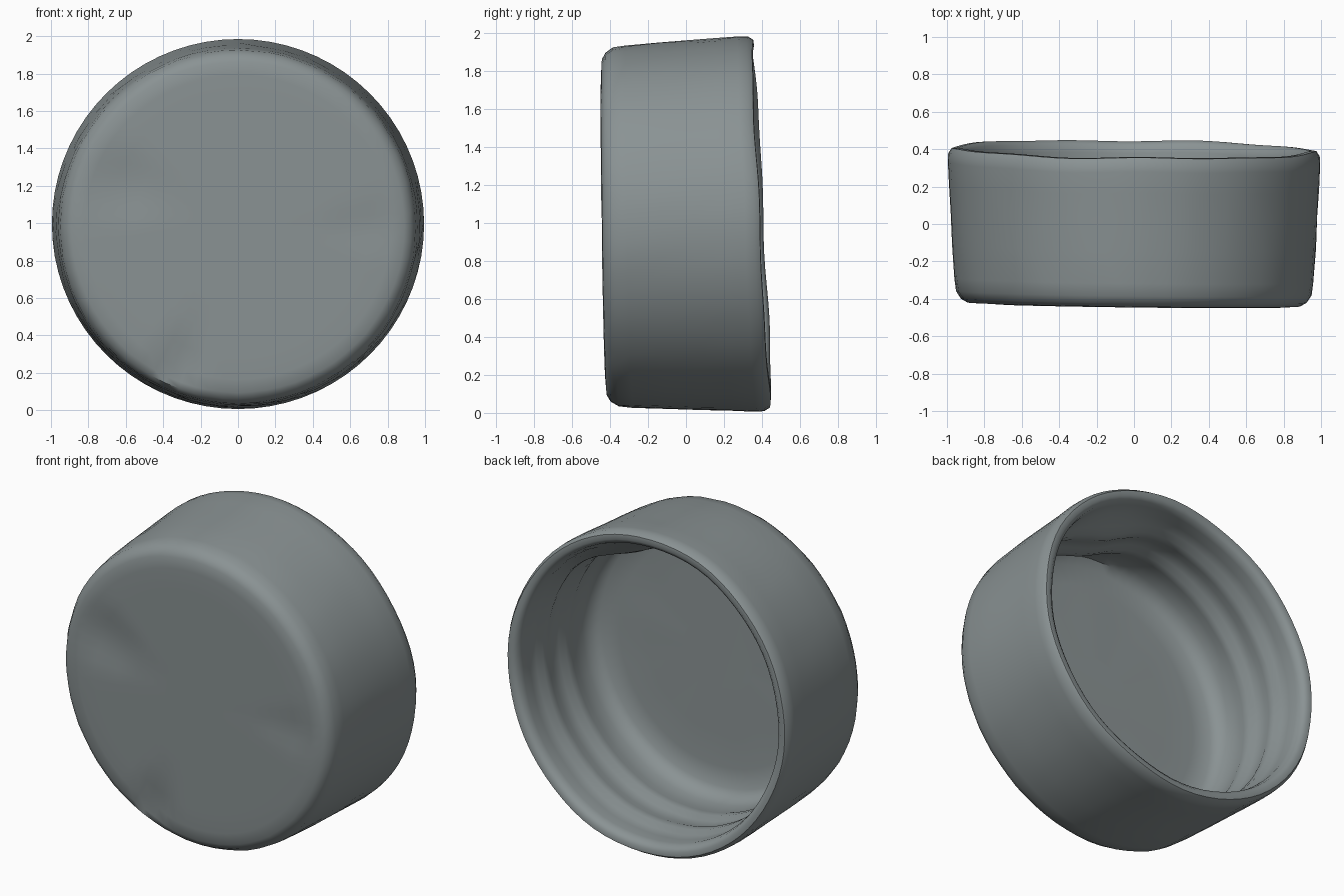
import bpy, bmesh, math, random

if "Cube" in bpy.data.objects:
    bpy.data.objects.remove(bpy.data.objects["Cube"])
random.seed(4)

SEGMENTS = 72
FRONT, BACK = -0.435, 0.40

# Lathe profile (radius, y): front face -> outer wall -> open rim -> threaded inner wall -> inner floor
profile = [(0.2, -0.435), (0.4, -0.435), (0.55, -0.435), (0.7, -0.435), (0.82, -0.435),
           (0.89, -0.43), (0.925, -0.41), (0.95, -0.37), (0.96, -0.30),
           (0.972, -0.12), (0.98, 0.05), (0.988, 0.2), (0.995, 0.32),
           (0.993, 0.37), (0.975, 0.398), (0.945, 0.40), (0.92, 0.38), (0.91, 0.34),
           (0.915, 0.27), (0.91, 0.21), (0.89, 0.17), (0.89, 0.12),
           (0.905, 0.07), (0.90, 0.0), (0.88, -0.04), (0.88, -0.09),
           (0.892, -0.14), (0.885, -0.22), (0.868, -0.28), (0.82, -0.315),
           (0.7, -0.325), (0.5, -0.325), (0.25, -0.325)]
INNER = 18  # first ring of the inner wall
FLOOR = 28

# Shallow dents in the front face: x, z, radius, depth
dents = [(-0.62, 1.22, 0.26, 0.025), (0.68, 1.0, 0.18, 0.015), (-0.32, 0.25, 0.2, 0.03)]


def place(r, y, a):
    """Ring point with a slanted rim, uneven wall and dented front."""
    x, z = r * math.cos(a), r * math.sin(a) * 0.994
    s = (y - FRONT) / (BACK - FRONT)
    front_shift = -0.012 * x - 0.014 * z
    wobble = 0.004 * math.sin(5 * a + 1) + 0.003 * math.sin(9 * a)
    back_shift = -0.012 * x - 0.05 * z + wobble
    y += front_shift * (1 - s) + back_shift * s
    for dx, dz, size, depth in dents:
        d = math.hypot(x - dx, z + 1 - dz) / size
        if s < 0.02 and d < 1:
            y += depth * (1 - d * d) ** 2
    return x, y, z + 0.997 - 0.018 * (1 - s)


def sag(k, y, a):
    """Inward bulge of the inner wall near the top."""
    if not INNER <= k <= FLOOR:
        return 0
    spread = math.exp(-((a - math.radians(68)) / math.radians(22)) ** 2)
    return 0.12 * spread * max(0, 1 - ((y - 0.02) / 0.26) ** 2) ** 0.5


def build_cap():
    bm = bmesh.new()
    rings = []
    for k, (r, y) in enumerate(profile):
        ring = []
        for i in range(SEGMENTS):
            a = math.tau * i / SEGMENTS
            jitter = random.uniform(-0.002, 0.002) if r > 0.85 and y < 0.3 else 0
            ring.append(bm.verts.new(place(r + jitter - sag(k, y, a), y, a)))
        rings.append(ring)
    for lower, upper in zip(rings, rings[1:]):
        for i in range(SEGMENTS):
            j = (i + 1) % SEGMENTS
            bm.faces.new((lower[i], lower[j], upper[j], upper[i]))
    bm.faces.new(rings[0])
    bm.faces.new(rings[-1])
    bmesh.ops.recalc_face_normals(bm, faces=bm.faces)
    mesh = bpy.data.meshes.new("cap")
    bm.to_mesh(mesh)
    bm.free()
    cap = bpy.data.objects.new("cap", mesh)
    bpy.context.collection.objects.link(cap)
    return cap


cap = build_cap()

# Dull blue-grey finish
mat = bpy.data.materials.new("blue_grey")
mat.diffuse_color = (0.255, 0.29, 0.295, 1)
mat.use_nodes = True
mat.node_tree.nodes["Principled BSDF"].inputs["Base Color"].default_value = mat.diffuse_color
cap.data.materials.append(mat)

bpy.context.view_layer.objects.active = cap
cap.select_set(True)
bpy.ops.object.shade_smooth_by_angle(angle=math.radians(50))
